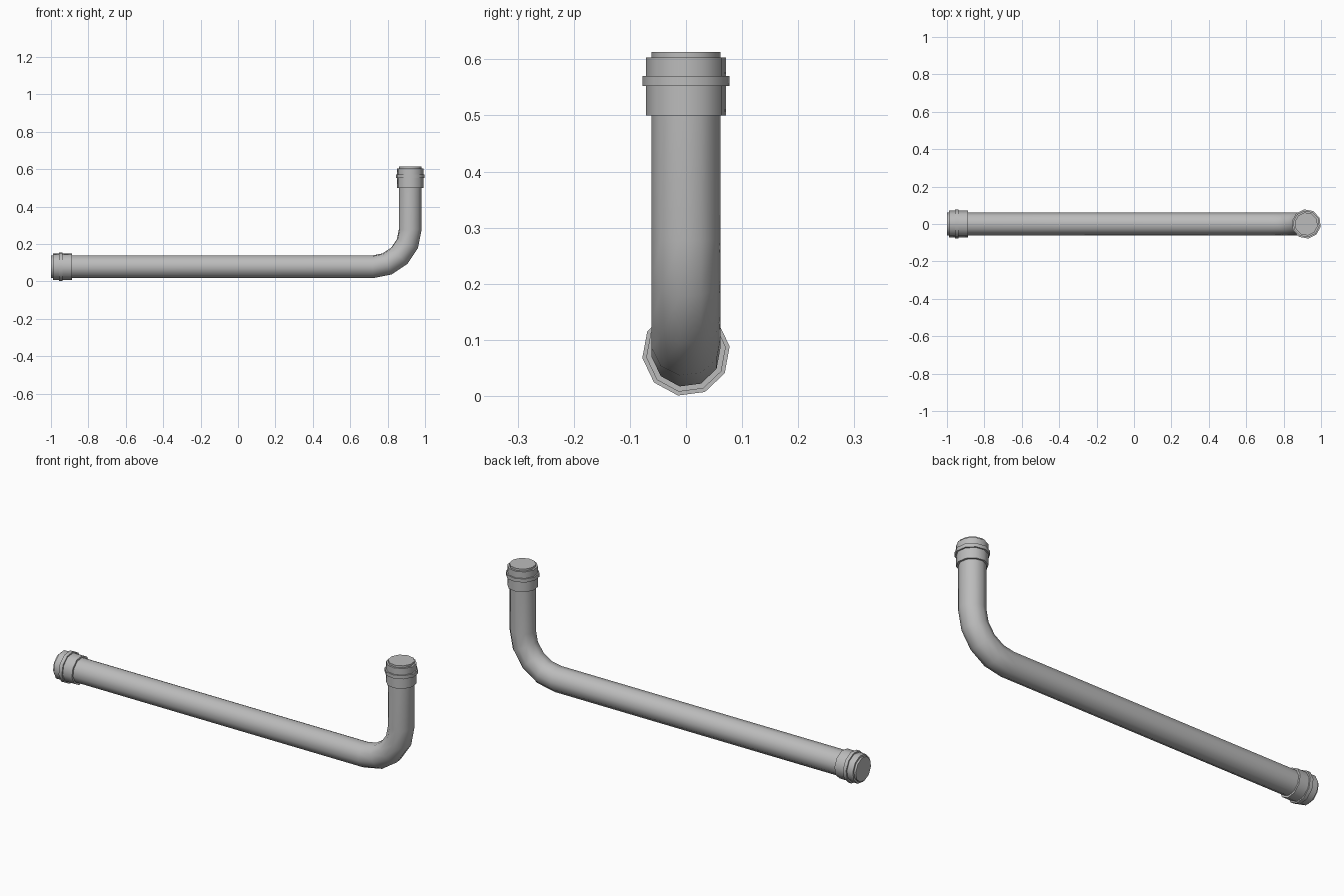
import bpy
import bmesh
from math import sin, cos, radians

cube = bpy.data.objects.get("Cube")
if cube:
    bpy.data.objects.remove(cube)

SIDES = 10
TWIST = radians(7.5)      # rotation of the ten-sided section
AXIS_Z = 0.078            # height of the long run
AXIS_X = 0.921            # position of the upright run
BEND = 0.2
PIPE_R, COLLAR_R, BEAD_R = 0.062, 0.0715, 0.0785
END_X, TOP_Z = -1.0, 0.613

grey = bpy.data.materials.new("pipe_grey")
grey.use_nodes = True
colour = (0.5, 0.5, 0.5, 1)
grey.diffuse_color = colour
grey.node_tree.nodes["Principled BSDF"].inputs["Base Color"].default_value = colour


def sweep(name, stations):
    """Closed tube through stations of (x, z, tilt, radius)."""
    bm = bmesh.new()
    rings = []
    for x, z, tilt, r in stations:
        ring = []
        for i in range(SIDES):
            a = TWIST + i * radians(360 / SIDES)
            up = r * sin(a)
            ring.append(bm.verts.new((x - up * sin(tilt), r * cos(a), z + up * cos(tilt))))
        rings.append(ring)
    for low, high in zip(rings, rings[1:]):
        for i in range(SIDES):
            j = (i + 1) % SIDES
            bm.faces.new((low[i], low[j], high[j], high[i]))
    bm.faces.new(rings[0])
    bm.faces.new(rings[-1])
    bmesh.ops.recalc_face_normals(bm, faces=bm.faces)
    mesh = bpy.data.meshes.new(name)
    bm.to_mesh(mesh)
    bm.free()
    mesh.materials.append(grey)
    obj = bpy.data.objects.new(name, mesh)
    bpy.context.collection.objects.link(obj)
    bpy.ops.object.select_all(action='DESELECT')
    obj.select_set(True)
    bpy.context.view_layer.objects.active = obj
    bpy.ops.object.shade_smooth_by_angle(angle=radians(40))
    return obj


# Pipe: long run, quarter bend, upright run
path = [(END_X, AXIS_Z, 0, PIPE_R)]
for step in range(5):
    t = radians(90 * step / 4)
    path.append((AXIS_X - BEND + BEND * sin(t), AXIS_Z + BEND - BEND * cos(t), t, PIPE_R))
path.append((AXIS_X, TOP_Z, radians(90), PIPE_R))
sweep("bent_pipe", path)

# Collars with a raised bead: (distance from the pipe end, radius)
profile = [(0.01, COLLAR_R), (0.043, COLLAR_R), (0.043, BEAD_R),
           (0.061, BEAD_R), (0.061, COLLAR_R), (0.113, COLLAR_R)]
sweep("long_end_collar", [(END_X + d, AXIS_Z, 0, r) for d, r in profile])
sweep("upright_end_collar", [(AXIS_X, TOP_Z - d, radians(90), r) for d, r in profile])
